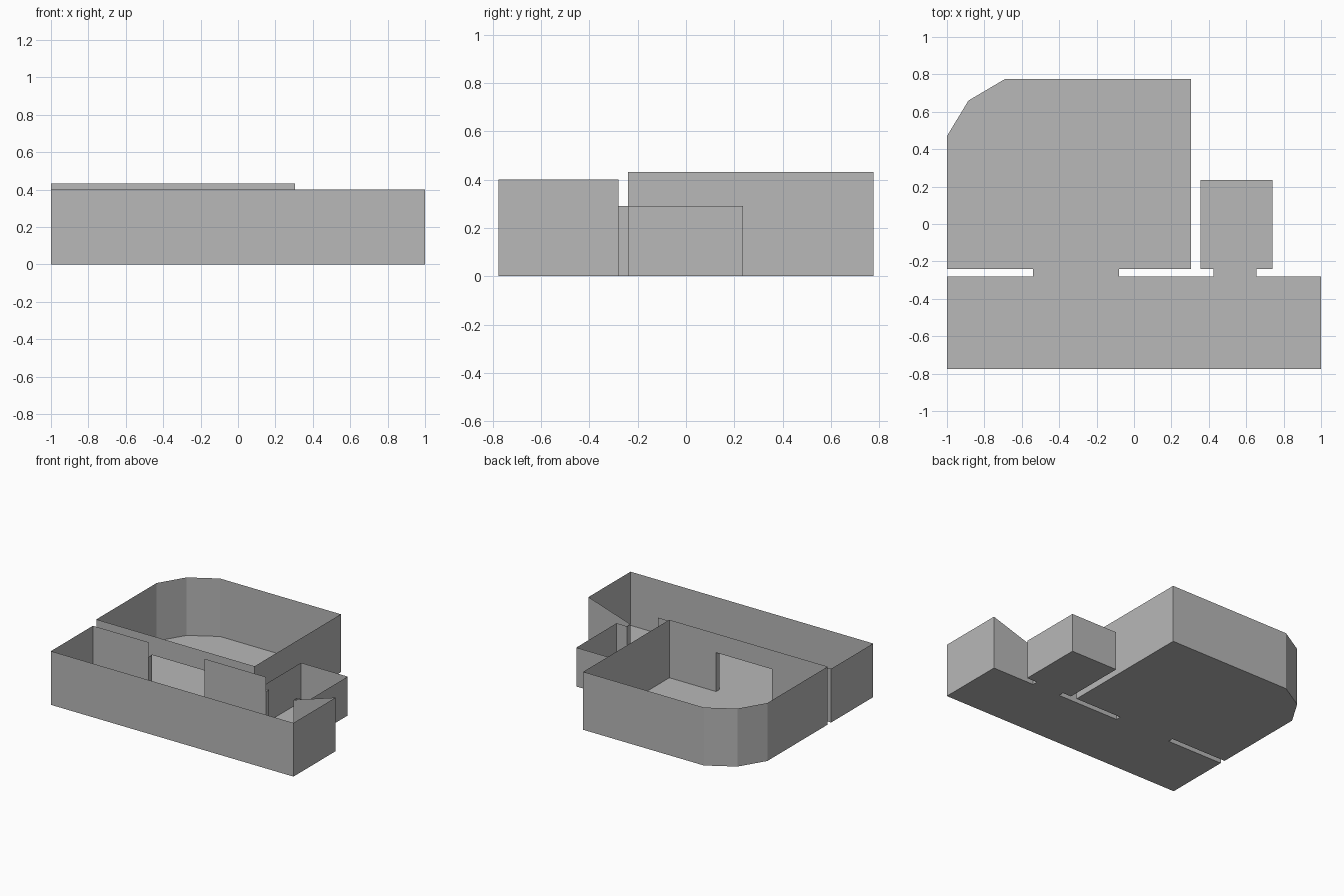
import bpy
import bmesh

if "Cube" in bpy.data.objects:
    bpy.data.objects.remove(bpy.data.objects["Cube"])

plaster = bpy.data.materials.new("plain grey")
plaster.diffuse_color = (0.48, 0.48, 0.48, 1)
plaster.use_nodes = True
plaster.node_tree.nodes["Principled BSDF"].inputs["Base Color"].default_value = plaster.diffuse_color

DOOR_H = 0.29
HALL_H = 0.40
ROOM_H = 0.432
HALL_Y = -0.28     # rear wall line of the hall
ROOM_Y = -0.24     # front wall line of both rooms
BIG_DOOR = (-0.54, -0.08)
SMALL_DOOR = (0.425, 0.655)


def finish(name, faces):
    """Make an object from a list of 3D polygons and join shared corners."""
    bm = bmesh.new()
    for f in faces:
        bm.faces.new([bm.verts.new(p) for p in f])
    bmesh.ops.remove_doubles(bm, verts=bm.verts, dist=0.0005)
    mesh = bpy.data.meshes.new(name)
    bm.to_mesh(mesh)
    bm.free()
    mesh.materials.append(plaster)
    ob = bpy.data.objects.new(name, mesh)
    bpy.context.collection.objects.link(ob)


def floor(points):
    return [[(x, y, 0) for x, y in points]]


def walls(points, top, last_top=None, bottom=0):
    """Thin wall sheets along an open path, facing into the room."""
    tops = [top] * len(points)
    if last_top is not None:
        tops[-1] = last_top
    faces = []
    for i in range(len(points) - 1):
        (ax, ay), (bx, by) = points[i], points[i + 1]
        faces.append([(ax, ay, bottom), (ax, ay, tops[i]),
                      (bx, by, tops[i + 1]), (bx, by, bottom)])
    return faces


# Long hall: floor and walls, broken at the two doorways
W, D = 1.0, 0.775
finish("hall_floor", floor([(-W, -D), (W, -D), (W, HALL_Y), (-W, HALL_Y)]))
hall = walls([(BIG_DOOR[0], HALL_Y), (-W, HALL_Y), (-W, -D), (W, -D), (W, HALL_Y),
              (SMALL_DOOR[1], HALL_Y)], HALL_H, last_top=DOOR_H)
hall += walls([(SMALL_DOOR[0], HALL_Y), (BIG_DOOR[1], HALL_Y)], HALL_H)
finish("hall_walls", hall)

# Large room with a faceted rear corner and a lintel over its doorway
R = 0.305
outline = [(R, ROOM_Y), (R, D), (-0.69, D), (-0.885, 0.66), (-W, 0.47), (-W, ROOM_Y)]
finish("large_room_floor", floor(outline))
finish("large_room_walls",
       walls([(BIG_DOOR[1], ROOM_Y)] + outline + [(BIG_DOOR[0], ROOM_Y)], ROOM_H)
       + walls([(BIG_DOOR[0], ROOM_Y), (BIG_DOOR[1], ROOM_Y)], ROOM_H, bottom=DOOR_H))

# Small low room, open to its doorway
outline = [(0.74, ROOM_Y), (0.74, 0.235), (0.355, 0.235), (0.355, ROOM_Y)]
finish("small_room_floor", floor(outline))
finish("small_room_walls",
       walls([(SMALL_DOOR[1], ROOM_Y)] + outline + [(SMALL_DOOR[0], ROOM_Y)], DOOR_H))

# Doorway passages: threshold and two jambs each
for name, (x0, x1) in (("large_doorway", BIG_DOOR), ("small_doorway", SMALL_DOOR)):
    finish(name,
           floor([(x0, HALL_Y), (x1, HALL_Y), (x1, ROOM_Y), (x0, ROOM_Y)])
           + walls([(x1, HALL_Y), (x1, ROOM_Y)], DOOR_H)
           + walls([(x0, ROOM_Y), (x0, HALL_Y)], DOOR_H))
